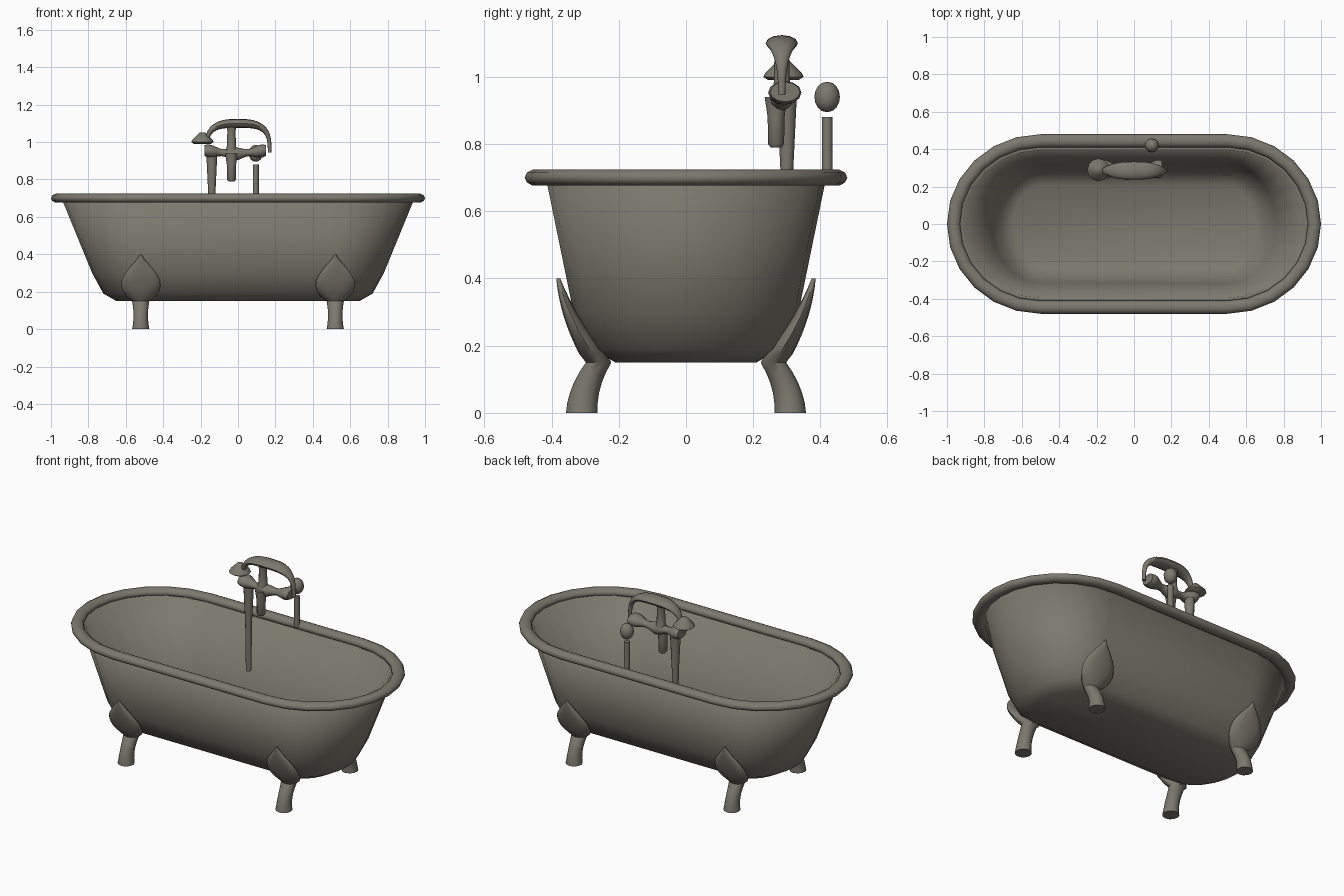
import bpy
import bmesh
from math import sin, cos, pi, radians, copysign
from mathutils import Vector

default_cube = bpy.data.objects.get("Cube")
if default_cube:
    bpy.data.objects.remove(default_cube, do_unlink=True)

# One material for everything
enamel = bpy.data.materials.new("warm grey enamel")
enamel.use_nodes = True
enamel.diffuse_color = (.2, .19, .155, 1)
shader = enamel.node_tree.nodes["Principled BSDF"]
shader.inputs["Base Color"].default_value = enamel.diffuse_color

X_AXIS, Y_AXIS, Z_AXIS = Vector((1, 0, 0)), Vector((0, 1, 0)), Vector((0, 0, 1))


def angles(count):
    return [2 * pi * step / count for step in range(count)]


def fractions(count):
    return [step / count for step in range(count + 1)]


def loft(name, rings, cap_start=True, cap_end=True, closed=False):
    """Skin equal rings of points into one smooth object."""
    bm = bmesh.new()
    loops = [[bm.verts.new(point) for point in ring] for ring in rings]
    following = loops[1:] + loops[:1] if closed else loops[1:]
    for lower, upper in zip(loops, following):
        for i in range(len(lower)):
            bm.faces.new((lower[i - 1], lower[i], upper[i], upper[i - 1]))
    if cap_start:
        bm.faces.new(loops[0])
    if cap_end:
        bm.faces.new(loops[-1])
    bmesh.ops.recalc_face_normals(bm, faces=bm.faces)
    mesh = bpy.data.meshes.new(name)
    bm.to_mesh(mesh)
    bm.free()
    mesh.materials.append(enamel)
    part = bpy.data.objects.new(name, mesh)
    bpy.context.collection.objects.link(part)
    bpy.ops.object.select_all(action='DESELECT')
    part.select_set(True)
    bpy.context.view_layer.objects.active = part
    bpy.ops.object.shade_smooth_by_angle(angle=radians(50))
    return part


def ellipse(centre, across, along):
    return [centre + across * cos(a) + along * sin(a) for a in angles(12)]


def oval(length, width, z, straight=.5):
    """Tub outline: straight sides with elliptical ends."""
    points = []
    for side in (1, -1):
        for t in fractions(12):
            a = pi * (t - .5)
            points.append(Vector((side * (straight + (length - straight) * cos(a)),
                                  side * width * sin(a), z)))
    return points


def turned(name, x, y, profile):
    """Upright turned part from (radius, height) pairs."""
    return loft(name, [ellipse(Vector((x, y, z)), X_AXIS * r, Y_AXIS * r)
                       for r, z in profile])


# Tub wall, thickened inwards
wall = [oval(.65, .21, .15), oval(.72, .28, .19), oval(.78, .335, .3), oval(.94, .415, .69)]
tub = loft("tub", wall, cap_end=False)
thickness = tub.modifiers.new("wall thickness", 'SOLIDIFY')
thickness.thickness = .02
thickness.offset = -1

# Rolled rim
roll = .035
loft("rim", [oval(1 - roll + roll * cos(a), .48 - roll + roll * cos(a), .7 + .025 * sin(a))
             for a in angles(10)],
     cap_start=False, cap_end=False, closed=True)


# Claw feet: a splayed leg that opens into a pointed leaf
ANKLE, LEAF_TIP = .15, .4


def leg_section(t):
    y = .31 - .05 * t * t
    half_width = .046 - .03 * t * (1 - t)
    half_depth = .047 - .009 * t
    return y, half_width, half_depth, ANKLE * t


def leaf_section(t):
    y = .26 + .12 * t * (1.5 - t / 2)
    half_width = .045 * (1 - t) + .4 * t * (1 - t) ** 1.5 + .003
    half_depth = .038 * (1 - t) + .006
    return y, half_width, half_depth, ANKLE + (LEAF_TIP - ANKLE) * t


sections = [leg_section(t) for t in fractions(5)]
sections += [leaf_section(t) for t in fractions(9)[1:]]
for depth_name, front_back in (("front", -1), ("back", 1)):
    for side_name, left_right in (("right", -1), ("left", 1)):
        loft(f"{depth_name}_{side_name}_foot",
             [ellipse(Vector((left_right * .52, front_back * y, z)),
                      X_AXIS * half_width, Y_AXIS * half_depth)
              for y, half_width, half_depth, z in sections])

# Supply posts
FAUCET_Y = .285
turned("long_post", -.14, .3, [(.015, .42), (.019, .72), (.03, .95)])
turned("rim_post", .095, .42, [(.016, .7), (.016, .88)])
bulb_radius, bulb_height = .036, .94
turned("rim_post_bulb", .095, .42,
       [(bulb_radius * sin(pi * t) + .002, bulb_height - .045 * cos(pi * t))
        for t in fractions(8)])

# Mixer bar, swelling at both ends and the middle
bar_rings = []
for t in fractions(18):
    swell = .027 + .008 * cos(4 * pi * (t * 1.2 - .1))
    end = abs(2 * t - 1)
    centre = Vector((.33 * t - .18, FAUCET_Y + .01 * end, .935 + .02 * end))
    bar_rings.append(ellipse(centre, Y_AXIS * swell * (1 + end / 2), Z_AXIS * swell))
loft("mixer_bar", bar_rings)

# Spout below the bar and cradle stem above it
turned("spout", -.035, .268, [(.016, .79), (.024, .8), (.025, .88), (.034, .94)])
turned("cradle_stem", -.035, FAUCET_Y, [(.034, .94), (.024, .98), (.022, 1.06), (.03, 1.1)])

# Arched handset, widest along its grip
handset_rings = []
for t in fractions(20):
    a = pi * .9 * t + .02
    rise = sin(a)
    reach = copysign(abs(cos(a)) ** .7, cos(a))
    centre = Vector((.17 * reach, FAUCET_Y, .92 + .18 * rise ** .5))
    girth = .01 + .014 * rise ** 2
    outward = Vector((cos(a), 0, rise))
    handset_rings.append(ellipse(centre, outward * girth, Y_AXIS * girth * (1 + rise)))
loft("handset", handset_rings)

# Flared shower head
turned("shower_head", -.19, .29, [(.045, .99), (.06, 1), (.055, 1.01), (.03, 1.035), (.015, 1.05)])
